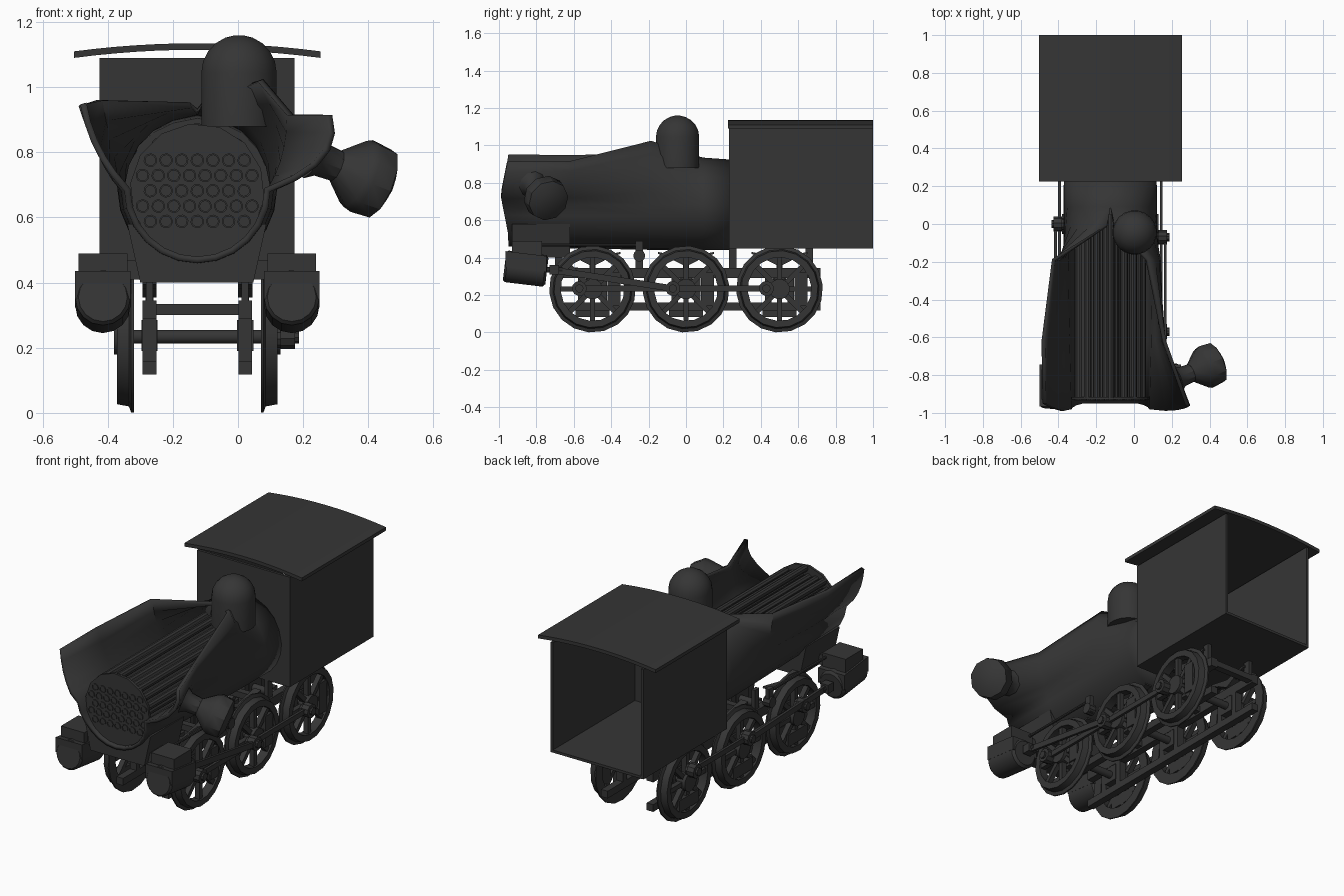
import bpy, bmesh, math
from mathutils import Vector

if "Cube" in bpy.data.objects:
    bpy.data.objects.remove(bpy.data.objects["Cube"])

CX = -0.125          # centre line of the engine
IRON = bpy.data.materials.new("sooty_iron")
IRON.diffuse_color = (0.036, 0.036, 0.036, 1)
IRON.use_nodes = True
IRON.node_tree.nodes["Principled BSDF"].inputs["Base Color"].default_value = IRON.diffuse_color


def finish(name, bm, angle=35):
    bmesh.ops.recalc_face_normals(bm, faces=bm.faces)
    me = bpy.data.meshes.new(name)
    bm.to_mesh(me)
    bm.free()
    me.materials.append(IRON)
    for p in me.polygons:
        p.use_smooth = True
    me.set_sharp_from_angle(angle=math.radians(angle))
    ob = bpy.data.objects.new(name, me)
    bpy.context.collection.objects.link(ob)
    return ob


def add_box(bm, x0, x1, y0, y1, z0, z1):
    v = [bm.verts.new((x, y, z)) for x in (x0, x1) for y in (y0, y1) for z in (z0, z1)]
    for f in ((0, 1, 3, 2), (4, 6, 7, 5), (0, 4, 5, 1), (2, 3, 7, 6), (0, 2, 6, 4), (1, 5, 7, 3)):
        bm.faces.new([v[i] for i in f])
    return v


def add_lathe(bm, profile, origin, axis, n=16, closed=False):
    """Turn (radius, distance) points about an axis."""
    o, a = Vector(origin), Vector(axis).normalized()
    u = a.orthogonal().normalized()
    w = a.cross(u)
    rings = []
    for r, t in profile:
        rings.append([bm.verts.new(o + a * t + (u * math.cos(k * math.tau / n) + w * math.sin(k * math.tau / n)) * r)
                      for k in range(n)])
    pairs = list(zip(rings, rings[1:]))
    if closed:
        pairs.append((rings[-1], rings[0]))
    for p, q in pairs:
        for k in range(n):
            bm.faces.new((p[k], p[(k + 1) % n], q[(k + 1) % n], q[k]))
    if not closed:
        bm.faces.new(rings[0])
        bm.faces.new(rings[-1])


def add_bar(bm, x0, x1, p, q, h):
    """Flat bar between two (y, z) points."""
    p, q = Vector(p), Vector(q)
    d = (q - p).normalized() * h / 2
    m = Vector((-d.y, d.x))
    v = [[bm.verts.new((x, c.x, c.y)) for c in (p + m, q + m, q - m, p - m)] for x in (x0, x1)]
    bm.faces.new(v[0])
    bm.faces.new(v[1])
    for k in range(4):
        j = (k + 1) % 4
        bm.faces.new((v[0][k], v[0][j], v[1][j], v[1][k]))


# Cab: floor, front wall and two sides, open at the back
bm = bmesh.new()
add_box(bm, -0.425, 0.173, 0.23, 1.0, 0.45, 0.465)
add_box(bm, -0.425, 0.173, 0.23, 0.245, 0.465, 1.09)
for x in (-0.425, 0.158):
    add_box(bm, x, x + 0.015, 0.245, 1.0, 0.465, 1.09)
finish("cab", bm)

# Curved roof
bm = bmesh.new()
rows = []
for i in range(13):
    t = i / 6 - 1
    z = 1.135 - 0.025 * t * t
    rows.append([bm.verts.new((CX + 0.379 * t, y, zz)) for y, zz in
                 ((0.225, z), (1.0, z), (1.0, z - 0.02), (0.225, z - 0.02))])
for p, q in zip(rows, rows[1:]):
    for k in range(4):
        bm.faces.new((p[k], p[(k + 1) % 4], q[(k + 1) % 4], q[k]))
bm.faces.new(rows[0])
bm.faces.new(rows[-1])
finish("cab_roof", bm)

# Torn boiler shell: y, radius, left bend, left rim, right bend, right rim
sections = [
    (0.23, 0.235, (-0.34, 0.895), (-0.125, 0.915), (0.09, 0.895), (-0.125, 0.915)),
    (0.09, 0.235, (-0.34, 0.90), (-0.125, 0.925), (0.09, 0.90), (-0.125, 0.925)),
    (-0.01, 0.235, (-0.36, 0.92), (-0.145, 0.945), (0.11, 0.92), (-0.105, 0.955)),
    (-0.19, 0.233, (-0.40, 0.80), (-0.425, 0.96), (0.17, 0.86), (0.07, 1.02)),
    (-0.62, 0.225, (-0.42, 0.76), (-0.48, 0.945), (0.16, 0.78), (0.16, 0.915)),
    (-0.95, 0.215, (-0.45, 0.80), (-0.475, 0.95), (0.33, 0.77), (0.28, 0.915))]


def bend(p, c, q, t):
    return tuple(a * (1 - t) ** 2 + 2 * b * t * (1 - t) + d * t * t for a, b, d in zip(p, c, q))


bm = bmesh.new()
rows = []
for y, r, lc, lr, rc, rr in sections:
    zc = 0.685
    left = [bend((CX - r, zc), lc, lr, k / 5) for k in range(5, 0, -1)]
    arc = [(CX - r * math.cos(a), zc - r * math.sin(a)) for a in (k * math.pi / 12 for k in range(13))]
    right = [bend((CX + r, zc), rc, rr, k / 5) for k in range(1, 6)]
    pts = left + arc + right
    row = []
    for x, z in pts:
        lip = 0.04 * max(0, 1 - abs(z - 0.73) / 0.2) if y < -0.9 else 0
        row.append(bm.verts.new((x, y - lip, z)))
    rows.append(row)
for p, q in zip(rows, rows[1:]):
    for k in range(len(p) - 1):
        bm.faces.new((p[k], p[k + 1], q[k + 1], q[k]))
bmesh.ops.remove_doubles(bm, verts=bm.verts, dist=0.0005)
shell = finish("torn_boiler_shell", bm, 40)
mod = shell.modifiers.new("thickness", 'SOLIDIFY')
mod.thickness = 0.02
mod.offset = 0

# Front tube plate and boiler tubes
bm = bmesh.new()
add_lathe(bm, [(0.207, 0), (0.207, 0.015)], (CX, -0.93, 0.682), (0, 1, 0), 14)
finish("tube_plate", bm)
bm = bmesh.new()
for row in range(7):
    z = 0.588 + row * 0.047
    for col in range(-4, 5):
        x = (col + 0.5 * (row % 2)) * 0.048
        if math.hypot(x, z - 0.682) > 0.19:
            continue
        y0 = -0.935 if row < 5 else -0.92
        add_lathe(bm, [(0.021, y0), (0.021, 0.05), (0.016, 0.05), (0.016, y0)], (CX + x, 0, z), (0, 1, 0), 10, True)
finish("boiler_tubes", bm)

# Steam dome
bm = bmesh.new()
add_lathe(bm, [(0.117, 0.88), (0.117, 1.045)] +
          [(0.117 * math.cos(a), 1.045 + 0.115 * math.sin(a)) for a in (0.3, 0.6, 0.9, 1.2, 1.45)],
          (0.003, -0.045, 0), (0, 0, 1), 20)
finish("steam_dome", bm)

# Toppled chimney sticking out of the right flap
bm = bmesh.new()
add_lathe(bm, [(0.075, -0.03), (0.055, 0.0), (0.05, 0.06), (0.108, 0.13), (0.118, 0.15), (0.112, 0.215), (0.06, 0.238)],
          (0.25, -0.81, 0.78), (0.21, 0.085, -0.085), 10)
finish("toppled_chimney", bm)

# Saddle under the boiler front
bm = bmesh.new()
v = add_box(bm, -0.30, 0.047, -0.93, -0.62, 0.40, 0.58)
for q in v:
    if q.co.z > 0.5:
        q.co.x += 0.04 if q.co.x > CX else -0.04
finish("saddle", bm)

# Frames: bars, posts, boiler brackets and cross members
bm = bmesh.new()
for s in (1, -1):
    a, b = sorted((CX + s * 0.126, CX + s * 0.168))
    add_box(bm, a, b, -0.70, 0.72, 0.29, 0.345)
    add_box(bm, a, b, -0.70, 0.72, 0.118, 0.16)
    for y in (-0.5, 0, 0.5):
        for d in (-0.06, 0.06):
            add_box(bm, a, b, y + d - 0.018, y + d + 0.018, 0.16, 0.29)
    for y in (-0.68, -0.25, 0.25, 0.66):
        add_box(bm, a + 0.01, b - 0.01, y - 0.02, y + 0.02, 0.345, 0.46)
for y in (-0.25, 0.25, 0.7):
    add_box(bm, CX - 0.13, CX + 0.13, y - 0.02, y + 0.02, 0.3, 0.335)
finish("frame", bm)

# Leaf springs above each axle
bm = bmesh.new()
for s in (1, -1):
    x = CX + s * 0.147
    for y in (-0.5, 0, 0.5):
        for k in range(4):
            h = 0.15 - 0.03 * k
            for d in (-1, 1):
                add_bar(bm, x - 0.022, x + 0.022, (y, 0.395 - 0.012 * k), (y + d * h, 0.425 - 0.012 * k), 0.011)
        add_box(bm, x - 0.012, x + 0.012, y - 0.015, y + 0.015, 0.33, 0.39)
finish("leaf_springs", bm)

for s, side in ((1, "right"), (-1, "left")):
    crank = (-0.07, 0.0) if s > 0 else (0.0, 0.07)
    ax = (s, 0, 0)
    # Spoked wheels with inner flange, hub and counterweight
    for i, y in enumerate((-0.5, 0, 0.5)):
        bm = bmesh.new()
        o = (CX, y, 0.232)
        add_lathe(bm, [(0.17, 0.195), (0.232, 0.195), (0.232, 0.203), (0.213, 0.21), (0.206, 0.247), (0.17, 0.247)],
                  o, ax, 18, True)
        add_lathe(bm, [(0.055, 0.2), (0.055, 0.255)], o, ax, 12)
        x0, x1 = CX + s * 0.207, CX + s * 0.237
        base = math.atan2(crank[1], crank[0])
        for k in range(8):
            t = base + k * math.tau / 8
            c, n = math.cos(t), math.sin(t)
            add_bar(bm, x0, x1, (y + c * 0.04, 0.232 + n * 0.04), (y + c * 0.178, 0.232 + n * 0.178), 0.027)
        arc = [base + math.pi + (k - 3) * 0.17 for k in range(7)]
        add_bar(bm, x0, x1 + s * 0.008, (y - 0.115 * math.cos(base) + 0.09 * math.sin(base), 0.232 - 0.115 * math.sin(base) - 0.09 * math.cos(base)),
                (y - 0.115 * math.cos(base) - 0.09 * math.sin(base), 0.232 - 0.115 * math.sin(base) + 0.09 * math.cos(base)), 0.07)
        add_lathe(bm, [(0.033, 0.24), (0.033, 0.285)], (CX, y + crank[0], 0.232 + crank[1]), ax, 10)
        finish(f"{side}_wheel_{i + 1}", bm)
    # Coupling rod, connecting rod and crank pins
    bm = bmesh.new()
    px, pz = crank[0], 0.235 + crank[1]
    a, b = CX + s * 0.262, CX + s * 0.277
    add_bar(bm, a, b, (px - 0.5, pz), (px + 0.5, pz), 0.03)
    add_bar(bm, CX + s * 0.283, CX + s * 0.298, (-0.72, 0.335), (px, pz), 0.034)
    for d in (-0.5, 0, 0.5):
        add_lathe(bm, [(0.04, 0.256), (0.04, 0.3), (0.022, 0.3), (0.022, 0.312)], (CX, px + d, pz), ax, 10)
    add_lathe(bm, [(0.015, -0.77), (0.015, -0.66)], (CX + s * 0.29, 0, 0.335), (0, 1, 0), 8)
    add_box(bm, CX + s * 0.29 - 0.025, CX + s * 0.29 + 0.025, -0.73, -0.68, 0.31, 0.36)
    finish(f"{side}_rods", bm)
    # Steam cylinder tilted down to the rear, with its steam chest
    bm = bmesh.new()
    x = CX + s * 0.29
    add_lathe(bm, [(0.075, 0), (0.085, 0.012), (0.085, 0.215), (0.07, 0.228)], (x, -0.97, 0.355), (0, 1, -0.12), 16)
    v = add_box(bm, x - 0.085, x + 0.085, -0.965, -0.745, 0.35, 0.435)
    for q in v:
        q.co.z -= 0.12 * (q.co.y + 0.965)
    add_box(bm, x - 0.075, x + 0.075, -0.93, -0.77, 0.40, 0.49)
    xi = sorted((CX + s * 0.15, CX + s * 0.23))
    add_box(bm, xi[0], xi[1], -0.9, -0.78, 0.41, 0.47)
    finish(f"{side}_cylinder", bm)
    # Valve rod and hanging lever
    bm = bmesh.new()
    add_lathe(bm, [(0.008, -0.8), (0.008, -0.23)], (CX + s * 0.235, 0, 0.468), (0, 1, 0), 8)
    add_bar(bm, CX + s * 0.225, CX + s * 0.25, (-0.25, 0.49), (-0.25, 0.385), 0.04)
    add_lathe(bm, [(0.032, 0.215), (0.032, 0.26)], (CX, -0.25, 0.41), ax, 10)
    finish(f"{side}_valve_gear", bm)

# Axles
bm = bmesh.new()
for y in (-0.5, 0, 0.5):
    add_lathe(bm, [(0.022, -0.255), (0.022, 0.255)], (CX, y, 0.234), (1, 0, 0), 12)
    for s in (1, -1):
        x = CX + s * 0.147
        add_box(bm, x - 0.025, x + 0.025, y - 0.045, y + 0.045, 0.19, 0.285)
finish("axles", bm)
